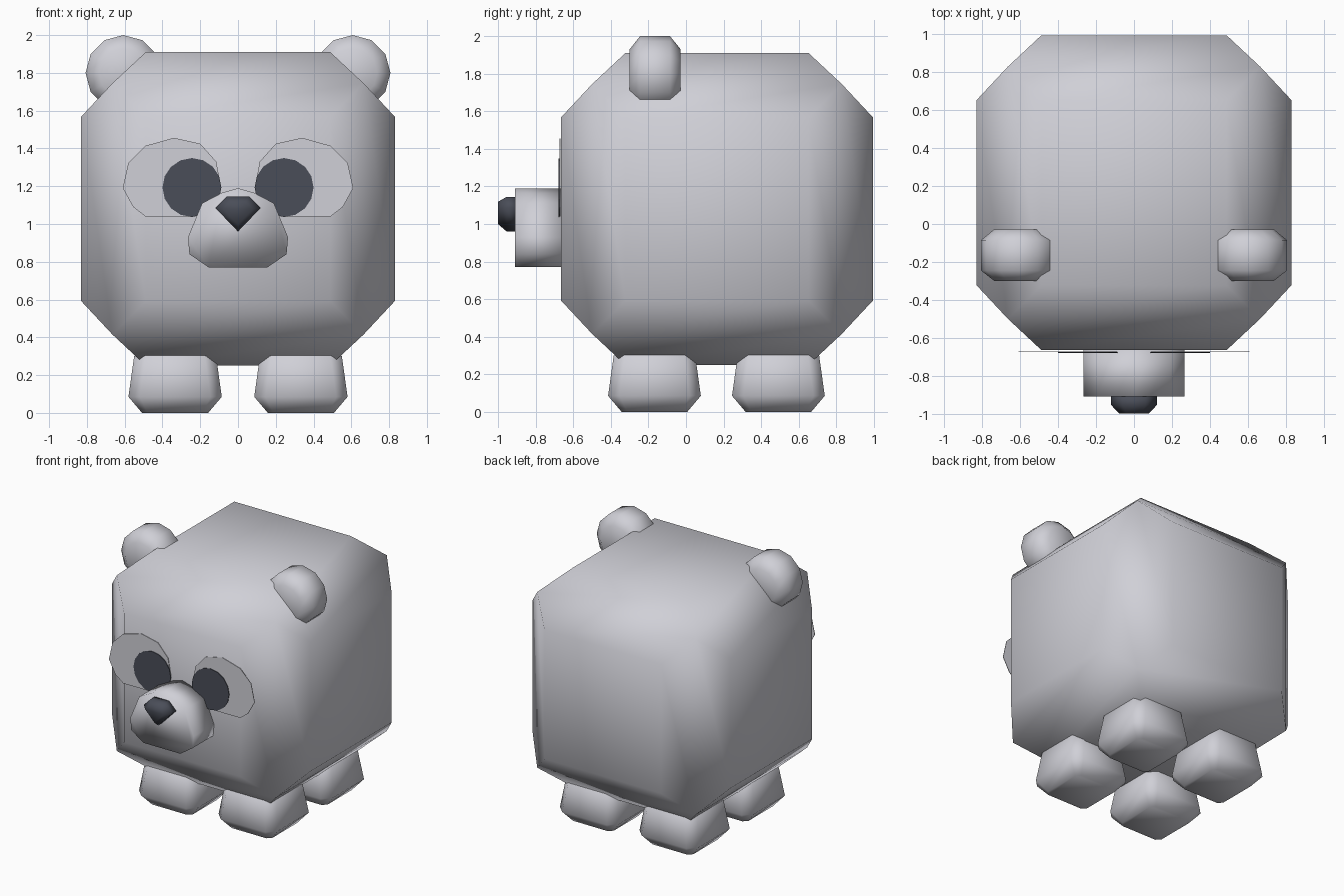
import bpy, bmesh, math

if "Cube" in bpy.data.objects:
    bpy.data.objects.remove(bpy.data.objects["Cube"])


def material(name, rgb):
    m = bpy.data.materials.new(name)
    m.diffuse_color = (*rgb, 1)
    m.use_nodes = True
    m.node_tree.nodes["Principled BSDF"].inputs["Base Color"].default_value = m.diffuse_color
    return m


GREY = material("light grey", (0.63, 0.63, 0.68))
DARK = material("dark slate", (0.068, 0.075, 0.098))


def finish(name, bm, mat, smooth=True):
    bmesh.ops.recalc_face_normals(bm, faces=bm.faces)
    me = bpy.data.meshes.new(name)
    bm.to_mesh(me)
    bm.free()
    me.materials.append(mat)
    for p in me.polygons:
        p.use_smooth = smooth
    ob = bpy.data.objects.new(name, me)
    bpy.context.collection.objects.link(ob)
    return ob


def loft(name, rings, mat, smooth=True):
    """Skin a stack of equal-length point rings and cap both ends."""
    bm = bmesh.new()
    vs = [[bm.verts.new(p) for p in r] for r in rings]
    n = len(rings[0])
    for a, b in zip(vs, vs[1:]):
        for i in range(n):
            j = (i + 1) % n
            bm.faces.new((a[i], a[j], b[j], b[i]))
    bm.faces.new(vs[0])
    bm.faces.new(vs[-1][::-1])
    return finish(name, bm, mat, smooth)


def at_y(profile, y, scale=1, c=(0, 0)):
    """Place an (x, z) profile at depth y, scaled about c."""
    return [(c[0] + (x - c[0]) * scale, y, c[1] + (z - c[1]) * scale) for x, z in profile]


def circle(cx, cz, r, n):
    return [(cx + r * math.cos(2 * math.pi * i / n),
             cz + r * math.sin(2 * math.pi * i / n)) for i in range(n)]


def mirrored(half):
    """Close a half profile that starts on x = 0 across the centre line."""
    return half + [(-x, z) for x, z in reversed(half) if x > 0]


# Body: cube whose six faces are raised into truncated pyramids
bm = bmesh.new()
bmesh.ops.create_cube(bm, size=1.33)
for f in list(bm.faces):
    n = f.normal.copy()
    bmesh.ops.inset_individual(bm, faces=[f], thickness=0.25)
    for v in f.verts:
        v.co += n * 0.165
bmesh.ops.translate(bm, verts=bm.verts, vec=(0, 0.165, 1.08))
finish("body", bm, GREY)


# Legs: tapered blocks with chamfered corners
def octagon(cx, cy, z, h, c):
    k = h - c
    pts = [(h, -k), (h, k), (k, h), (-k, h), (-h, k), (-h, -k), (-k, -h), (k, -h)]
    return [(cx + x, cy + y, z) for x, y in pts]


for side, sx in (("left", -1), ("right", 1)):
    for end, cy in (("front", -0.168), ("rear", 0.492)):
        rings = [octagon(sx * 0.333, cy, z, h, c) for z, h, c in
                 ((0, 0.175, 0.03), (0.085, 0.247, 0.06), (0.3, 0.217, 0.06), (0.33, 0.175, 0.03))]
        loft(f"{end}_{side}_leg", rings, GREY)

    # Ears: thick rounded discs
    c = (sx * 0.607, 1.8)
    disc = circle(*c, 0.2, 12)
    loft(f"{side}_ear", [at_y(disc, y, s, c) for y, s in
                         ((-0.3, 0.65), (-0.245, 1), (-0.085, 1), (-0.028, 0.65))], GREY)

    # Eye patches and eyes: thin plates on the face
    patch = [(0.34, 1.456), (0.2, 1.425), (0.115, 1.33), (0.09, 1.19), (0.14, 1.08), (0.24, 1.04),
             (0.49, 1.04), (0.555, 1.09), (0.61, 1.19), (0.58, 1.325), (0.49, 1.414)]
    patch = [(sx * x, z) for x, z in patch]
    loft(f"{side}_eye_patch", [at_y(patch, y) for y in (-0.673, -0.669)], GREY, False)
    eye = circle(sx * 0.244, 1.193, 0.156, 16)
    loft(f"{side}_eye", [at_y(eye, y) for y in (-0.679, -0.674)], DARK, False)

# Snout: straight extrusion of a rounded profile
snout = mirrored([(0, 1.19), (0.085, 1.165), (0.19, 1.11), (0.265, 0.93),
                  (0.257, 0.84), (0.155, 0.77)])
loft("snout", [at_y(snout, y) for y in (-0.91, -0.66)], GREY)

# Nose: small wedge with a chamfered front
nose = mirrored([(0, 1.145), (0.06, 1.145), (0.12, 1.085), (0, 0.96)])
loft("nose", [at_y(nose, y, s, (0, 1.07)) for y, s in
              ((-1.0, 0.65), (-0.955, 1), (-0.9, 1))], DARK)
